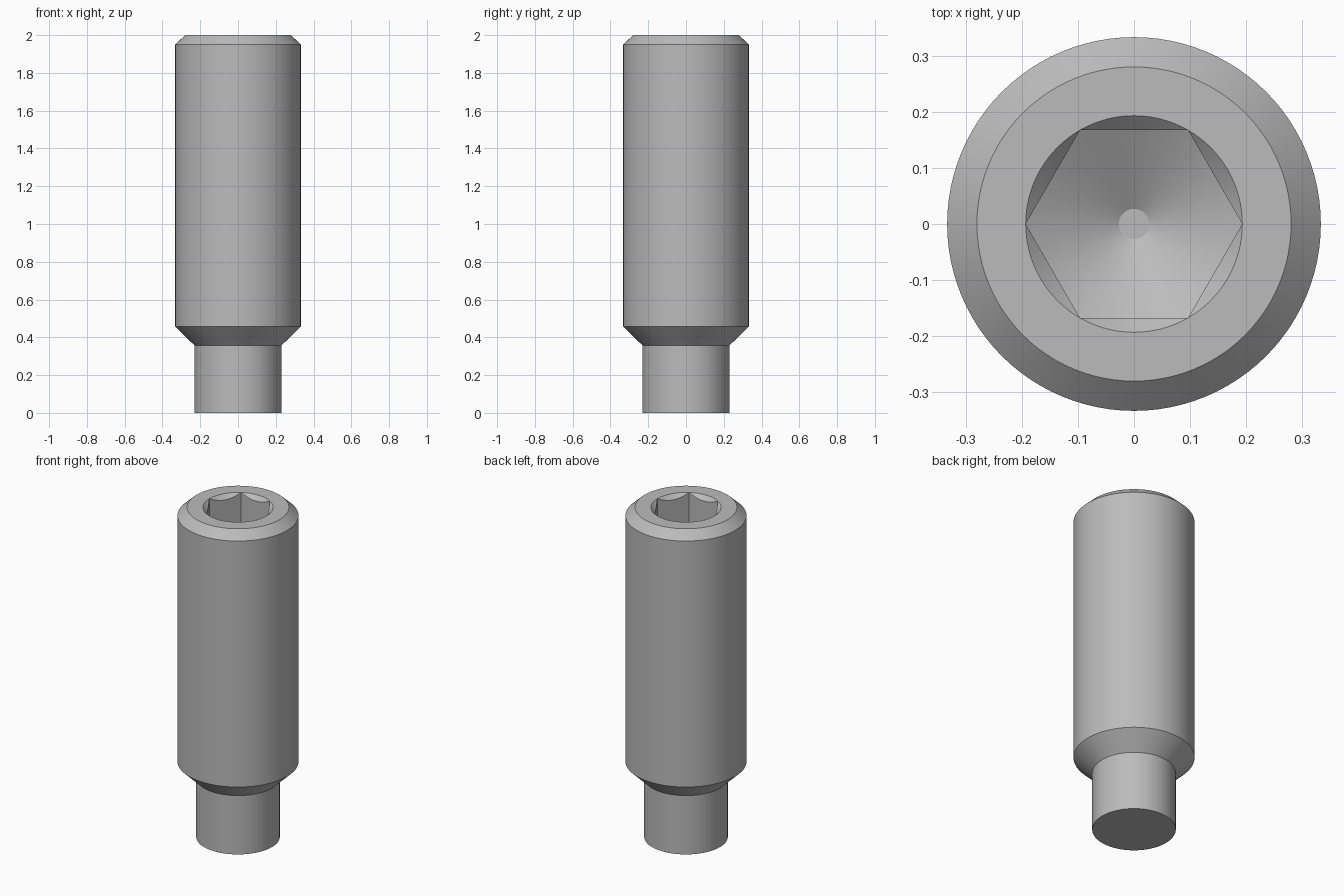
import bpy, bmesh
from math import pi, cos, sin, radians

cube = bpy.data.objects.get("Cube")
if cube:
    bpy.data.objects.remove(cube, do_unlink=True)

SEGMENTS = 96
TOP = 2.0
CORNER = 0.193        # hexagon corner radius, also the countersink rim
FLOOR = 1.6           # height of the socket floor at the hexagon corners

steel = bpy.data.materials.new("steel_grey")
steel.use_nodes = True
grey = (0.5, 0.5, 0.5, 1)
steel.diffuse_color = grey
steel.node_tree.nodes["Principled BSDF"].inputs["Base Color"].default_value = grey


def circle(radius, z):
    return lambda a: (radius, z)


def hexagon(a):
    """Radius of the hexagon at angle a, with corners on the x axis."""
    return CORNER * cos(pi / 6) / cos(a % (pi / 3) - pi / 6)


def socket_rim(a):
    return hexagon(a), TOP - (CORNER - hexagon(a))


def socket_floor(a):
    return hexagon(a), FLOOR - 0.58 * (CORNER * -1 + hexagon(a)) * -1


# Rings from the tip, up the outside, then down into the socket
rings = [
    circle(0.23, 0), circle(0.23, 0.357),             # dog point
    circle(0.333, 0.457), circle(0.333, 1.95),        # shank
    circle(0.28, TOP), circle(CORNER, TOP),           # chamfer and end face
    socket_rim, socket_floor,                         # hexagon walls
    circle(0.027, FLOOR - 0.58 * (CORNER - 0.027)),   # drilled cone
]

bm = bmesh.new()
loops = []
for ring in rings:
    loop = []
    for i in range(SEGMENTS):
        a = 2 * pi * i / SEGMENTS
        r, z = ring(a)
        loop.append(bm.verts.new((r * cos(a), r * sin(a), z)))
    loops.append(loop)

for low, high in zip(loops, loops[1:]):
    for i in range(SEGMENTS):
        j = (i + 1) % SEGMENTS
        bm.faces.new((low[i], low[j], high[j], high[i]))
bm.faces.new(loops[0][::-1])
bm.faces.new(loops[-1])

# The hexagon corners touch the countersink rim
bmesh.ops.remove_doubles(bm, verts=bm.verts, dist=1e-5)
bmesh.ops.recalc_face_normals(bm, faces=bm.faces)

mesh = bpy.data.meshes.new("set_screw")
bm.to_mesh(mesh)
bm.free()
mesh.materials.append(steel)
screw = bpy.data.objects.new("set_screw", mesh)
bpy.context.collection.objects.link(screw)

bpy.ops.object.select_all(action="DESELECT")
screw.select_set(True)
bpy.context.view_layer.objects.active = screw
bpy.ops.object.shade_smooth_by_angle(angle=radians(25))
